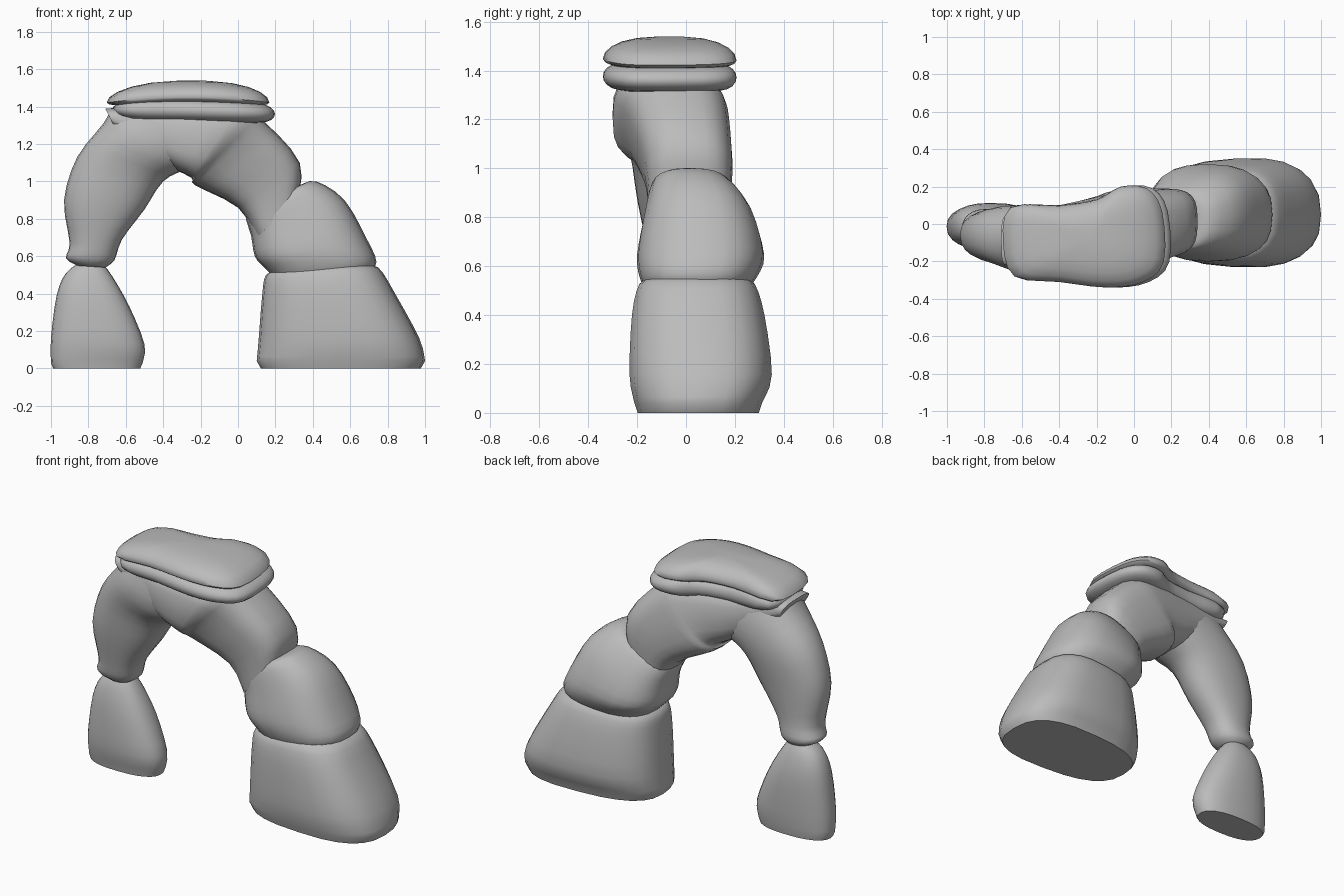
import bpy
import bmesh
from math import cos, sin, pi, copysign, radians
from mathutils import Vector

if "Cube" in bpy.data.objects:
    bpy.data.objects.remove(bpy.data.objects["Cube"], do_unlink=True)

stone = bpy.data.materials.new("grey stone")
stone.use_nodes = True
stone_colour = (.5, .5, .5, 1)
stone.diffuse_color = stone_colour
stone.node_tree.nodes["Principled BSDF"].inputs["Base Color"].default_value = stone_colour

SIDES = 24
STEPS = 3


def smooth_path(points, closed=False):
    """Pass a smooth spline through points of any dimension."""
    points = [Vector(point) for point in points]
    if closed:
        padded = points[-1:] + points + points[:2]
    else:
        padded = points[:1] + points + points[-1:]
    path = []
    for before, start, end, after in zip(padded, padded[1:], padded[2:], padded[3:]):
        leaving = (end - before) / 2
        arriving = (after - start) / 2
        gap = end - start
        for step in range(STEPS):
            t = step / STEPS
            bend = (leaving - gap) * (1 - t) + (gap - arriving) * t
            path.append(start + gap * t + bend * t * (1 - t))
    if not closed:
        path.append(points[-1])
    return path


def skin(name, rings):
    """Join a stack of equal rings into one closed smooth object."""
    bm = bmesh.new()
    loops = [[bm.verts.new(point) for point in ring] for ring in rings]
    for lower, upper in zip(loops, loops[1:]):
        count = len(lower)
        for i in range(count):
            j = (i + 1) % count
            bm.faces.new((lower[i], lower[j], upper[j], upper[i]))
    bm.faces.new(loops[0])
    bm.faces.new(loops[-1])
    bmesh.ops.recalc_face_normals(bm, faces=bm.faces)
    mesh = bpy.data.meshes.new(name)
    bm.to_mesh(mesh)
    bm.free()
    mesh.materials.append(stone)
    obj = bpy.data.objects.new(name, mesh)
    bpy.context.collection.objects.link(obj)
    bpy.ops.object.select_all(action="DESELECT")
    obj.select_set(True)
    bpy.context.view_layer.objects.active = obj
    bpy.ops.object.shade_smooth_by_angle(angle=radians(60))


def round_off(value, power):
    """Turn a circle coordinate into a rounded-square coordinate."""
    return copysign(abs(value) ** (2 / power), value)


def limb(name, sections, power=2.5, taper=0, grounded=False):
    """Loft sections given as x, z of both silhouette points, front y, back y."""
    rings = []
    for xa, za, xb, zb, front, back in smooth_path(sections):
        middle = Vector((xa + xb, front + back, za + zb)) / 2
        across = Vector((xb - xa, 0, zb - za)) / 2
        depth = Vector((0, back - front, 0)) / 2
        ring = []
        for i in range(SIDES):
            angle = 2 * pi * i / SIDES
            u = round_off(cos(angle), power)
            v = round_off(sin(angle), power)
            ring.append(middle + across * u + depth * v * (1 + taper * u))
        rings.append(ring)
    if grounded:
        # Tuck the bottom edge in slightly where it meets the ground
        centre = sum(rings[0], Vector()) / SIDES
        sole = [centre.lerp(point, .95) for point in rings[0]]
        for point in sole:
            point.z = 0
        rings.insert(0, sole)
    skin(name, rings)


def slab(name, outline, rim, drop, rise, bluntness, shift, tilt, sag):
    """Stack scaled outlines into a pillow with its widest rim at one height."""
    centre = sum(outline, Vector((0, 0))) / len(outline)
    rings = []
    for degrees in range(-85, 90, 17):
        angle = radians(degrees)
        scale = cos(angle) ** bluntness
        height = rim + sin(angle) * (rise if angle > 0 else drop)
        ring = []
        for point in outline:
            x, y = centre.lerp(point, scale)
            along = x - centre.x
            ring.append((x + shift, y, height - tilt * along - sag * along ** 2))
        rings.append(ring)
    skin(name, rings)


# Small boulder under the slim side of the arch
limb("right_foot", [
    (-1, .03, -.51, .03, -.12, .1),
    (-1, .16, -.5, .13, -.14, .11),
    (-.97, .39, -.58, .33, -.13, .11),
    (-.92, .51, -.67, .49, -.1, .08),
    (-.84, .57, -.73, .57, -.06, .04),
], power=2.4, grounded=True)

# Slim side of the arch, rising into the crown
limb("right_leg", [
    (-.86, .55, -.71, .54, -.1, .05),
    (-.92, .59, -.66, .58, -.14, .08),
    (-.9, .67, -.62, .69, -.16, .07),
    (-.93, .9, -.5, .85, -.2, .08),
    (-.86, 1.13, -.4, 1, -.23, .1),
    (-.72, 1.31, -.27, 1.07, -.28, .1),
    (-.68, 1.39, 0, 1.2, -.27, .08),
], power=2.3)

# Sloping bridge from the crown down to the heavy side
limb("bridge", [
    (-.71, 1.39, -.66, 1.29, -.22, .04),
    (-.4, 1.4, -.4, 1.1, -.28, .1),
    (0, 1.39, -.25, 1.02, -.3, .16),
    (.15, 1.31, -.23, .98, -.24, .18),
    (.33, 1.1, 0, .86, -.17, .19),
    (.32, .9, .1, .7, -.15, .17),
], power=3)

# Rounded boulder halfway down the heavy side
limb("left_knee", [
    (.12, .87, .33, .98, -.1, .12),
    (.04, .83, .42, 1, -.14, .18),
    (.07, .71, .57, .9, -.17, .27),
    (.09, .6, .69, .69, -.2, .32),
    (.14, .54, .74, .57, -.19, .29),
    (.2, .48, .7, .5, -.16, .24),
], power=2.6)

# Broad flared base of the heavy side
limb("left_foot", [
    (.1, .04, 1, .04, -.21, .31),
    (.11, .15, .97, .16, -.23, .35),
    (.13, .4, .84, .4, -.22, .32),
    (.15, .5, .75, .54, -.19, .28),
    (.22, .53, .66, .55, -.14, .23),
], power=2.7, taper=.08, grounded=True)

# Kidney-shaped plan shared by the two slabs of the crown
crown_plan = smooth_path([
    (-.7, -.1), (-.66, .09), (-.4, .1), (-.2, .13), (-.07, .2), (.07, .19),
    (.15, .07), (.16, -.2), (.05, -.31), (-.14, -.34), (-.4, -.31), (-.64, -.28),
], closed=True)

slab("crown_lower_slab", crown_plan, rim=1.38, drop=.06, rise=.06,
     bluntness=.3, shift=.03, tilt=.03, sag=.05)
slab("crown_upper_slab", crown_plan, rim=1.45, drop=.04, rise=.09,
     bluntness=.7, shift=0, tilt=.01, sag=.15)
